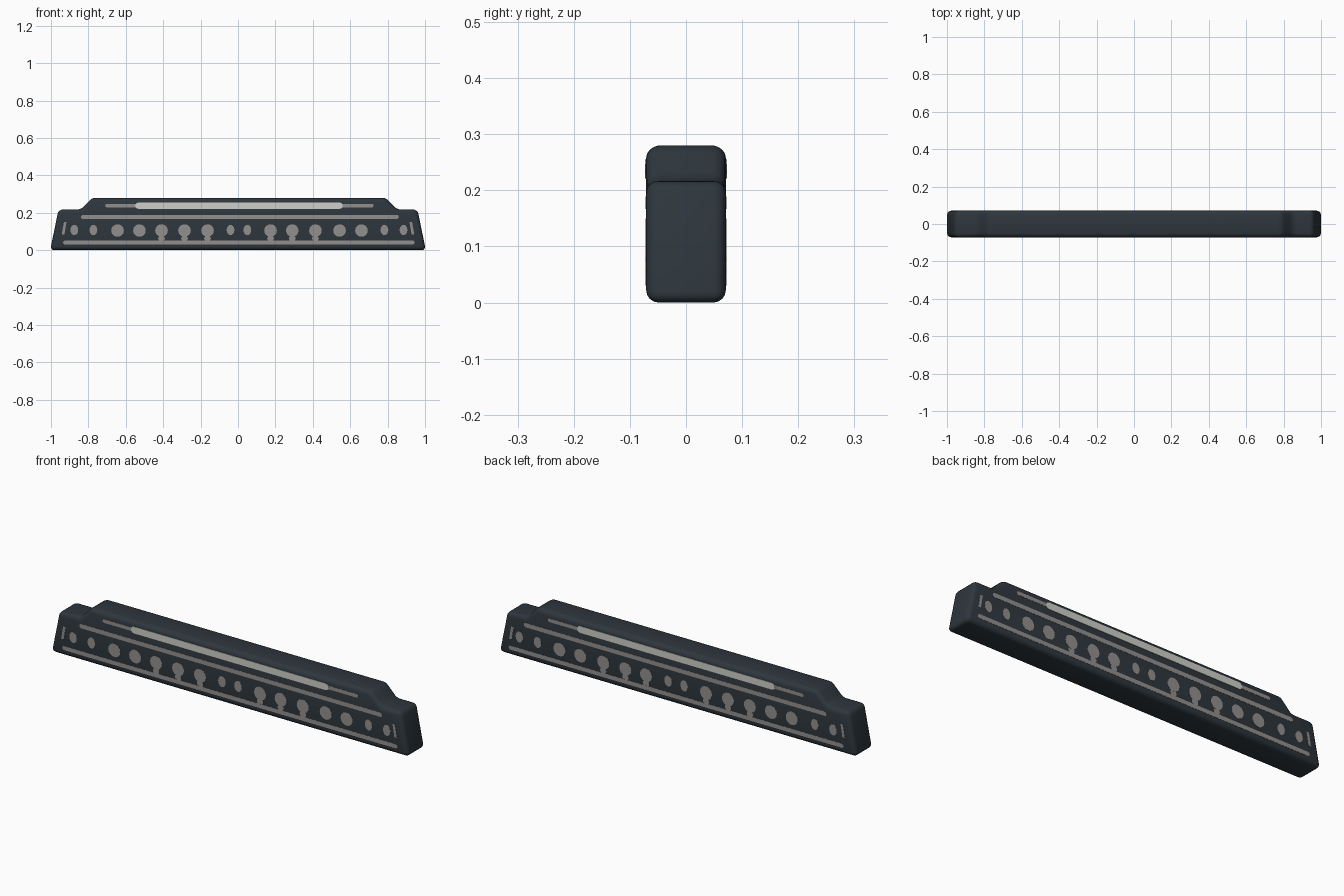
import bpy, bmesh, math

if "Cube" in bpy.data.objects:
    bpy.data.objects.remove(bpy.data.objects["Cube"])


def material(name, rgb):
    m = bpy.data.materials.new(name)
    m.diffuse_color = (*rgb, 1)
    m.use_nodes = True
    m.node_tree.nodes["Principled BSDF"].inputs["Base Color"].default_value = m.diffuse_color
    return m


SLATE = material("dark slate", (0.027, 0.037, 0.046))
GREY = material("warm grey", (0.29, 0.28, 0.27))
PALE = material("pale grey", (0.62, 0.63, 0.59))
HALF = 0.071


def prisms(name, outlines, spans, mat):
    """Extrude every x/z outline across every y span, in one object."""
    bm = bmesh.new()
    for pts in outlines:
        for y0, y1 in spans:
            a = [bm.verts.new((x, y0, z)) for x, z in pts]
            b = [bm.verts.new((x, y1, z)) for x, z in pts]
            bm.faces.new(a)
            bm.faces.new(b[::-1])
            n = len(pts)
            for i in range(n):
                j = (i + 1) % n
                bm.faces.new((a[j], a[i], b[i], b[j]))
    bmesh.ops.recalc_face_normals(bm, faces=bm.faces)
    me = bpy.data.meshes.new(name)
    bm.to_mesh(me)
    bm.free()
    me.materials.append(mat)
    ob = bpy.data.objects.new(name, me)
    bpy.context.collection.objects.link(ob)
    return ob


def plates(name, outlines, mat, rise=0.001):
    """Thin painted plates on the front and the back."""
    spans = [(s * (HALF - 0.001), s * (HALF + rise)) for s in (-1, 1)]
    return prisms(name, outlines, spans, mat)


def ellipse(cx, cz, rx, rz, n=14):
    return [(cx + rx * math.cos(2 * math.pi * i / n),
             cz + rz * math.sin(2 * math.pi * i / n)) for i in range(n)]


def bar(x0, x1, z, t):
    """Horizontal strip with rounded ends."""
    r, k = t / 2, 6
    arc = [-math.pi / 2 + math.pi * i / k for i in range(k + 1)]
    return ([(x1 - r + r * math.cos(a), z + r * math.sin(a)) for a in arc] +
            [(x0 + r - r * math.cos(a), z - r * math.sin(a)) for a in arc])


# Stepped body with softened edges
profile = [(-1.004, 0), (1.004, 0), (0.96, 0.217), (0.85, 0.217),
           (0.79, 0.28), (-0.78, 0.28), (-0.84, 0.217), (-0.96, 0.217)]
body = prisms("body", [profile], [(-HALF, HALF)], SLATE)
bev = body.modifiers.new("soft edges", 'BEVEL')
bev.width = 0.022
bev.segments = 4
bev.limit_method = 'ANGLE'
bev.angle_limit = math.radians(20)
bpy.context.view_layer.objects.active = body
body.select_set(True)
bpy.ops.object.modifier_apply(modifier=bev.name)
bpy.ops.object.shade_smooth_by_angle(angle=math.radians(40))

# Long trim strips
plates("trim_strips", [bar(-0.935, 0.945, 0.041, 0.021),
                       bar(-0.84, 0.86, 0.178, 0.022),
                       bar(-0.71, 0.725, 0.238, 0.018)], GREY)
# Bright panel on the upper tier
plates("upper_panel", [bar(-0.55, 0.56, 0.238, 0.034)], PALE, 0.002)

# Row of hole marks, some with a small foot below
xs = [-0.875, -0.773, -0.644, -0.527, -0.409, -0.286, -0.163, -0.04,
      0.05, 0.174, 0.29, 0.414, 0.543, 0.66, 0.783, 0.885]
small = {0, 1, 7, 8, 14, 15}
marks, feet = [], []
for i, x in enumerate(xs):
    if i in small:
        marks.append(ellipse(x, 0.108, 0.021, 0.028))
    else:
        marks.append(ellipse(x, 0.105, 0.034, 0.034))
    if i in (4, 5, 6, 9, 10, 11):
        feet.append(ellipse(x, 0.063, 0.018, 0.016))
plates("hole_marks", marks, GREY)
plates("mark_feet", feet, GREY, 0.0008)

# Slanted strokes at both ends
plates("end_strokes", [[(s * 0.942, 0.085), (s * 0.928, 0.085),
                        (s * 0.917, 0.15), (s * 0.931, 0.15)]
                       for s in (-1, 1)], GREY)
